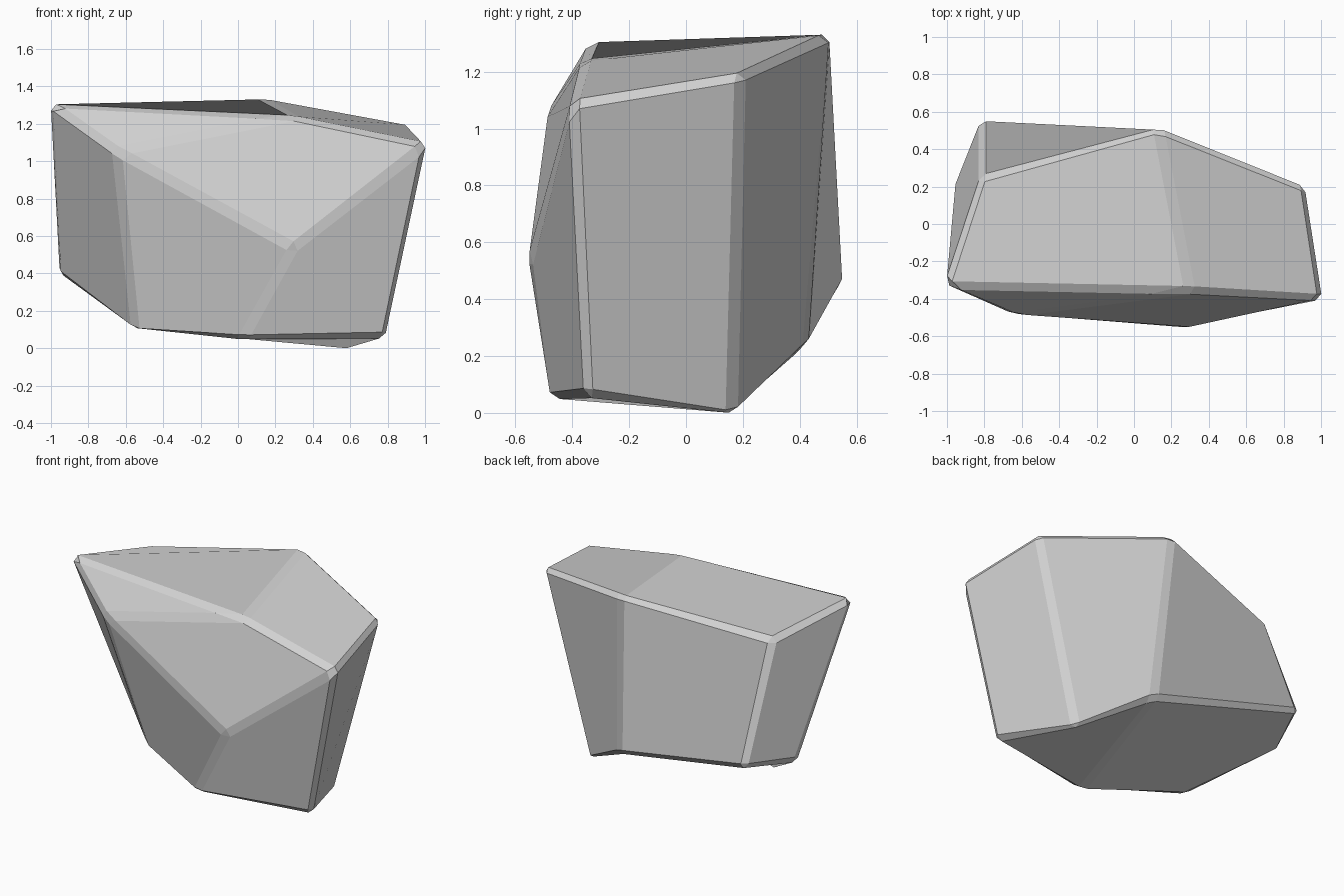
import bpy, bmesh

cube = bpy.data.objects.get("Cube")
if cube:
    bpy.data.objects.remove(cube, do_unlink=True)

# Stone material
stone = bpy.data.materials.new("stone_grey")
stone.use_nodes = True
grey = (0.64, 0.64, 0.64, 1)
stone.diffuse_color = grey
stone.node_tree.nodes["Principled BSDF"].inputs["Base Color"].default_value = grey

# Corner points of the boulder
corners = {
    # top rim
    "a": (-1.013, -0.335, 1.312), "e": (0.30, -0.362, 1.242), "d": (1.012, -0.405, 1.095),
    "g": (0.92, 0.20, 1.195), "f": (0.13, 0.515, 1.338), "h": (-0.82, 0.25, 1.195),
    # front bulge
    "b": (-0.65, -0.49, 1.055), "c": (0.30, -0.557, 0.537),
    # lower back left
    "i": (-0.82, 0.565, 0.45), "j": (-0.965, 0.20, 0.40),
    # underside
    "k": (-0.55, -0.17, 0.08), "l": (0.02, -0.48, 0.042), "m": (0.795, -0.355, 0.057),
    "n": (0.595, 0.167, -0.023), "o": (0.20, 0.425, 0.222),
}
# Facets named by their corners, anticlockwise from outside
facets = "aefh edgf abe bcde bklc clmd ajkb ahij foih fgno gdmn nmlo olkji".split()

bm = bmesh.new()
verts = {name: bm.verts.new(p) for name, p in corners.items()}
for facet in facets:
    bm.faces.new([verts[name] for name in facet])

# Worn edges
bmesh.ops.bevel(bm, geom=bm.edges[:], offset=0.03, segments=1,
                affect='EDGES', profile=0.5, clamp_overlap=True)

mesh = bpy.data.meshes.new("boulder")
bm.to_mesh(mesh)
bm.free()
mesh.materials.append(stone)
boulder = bpy.data.objects.new("boulder", mesh)
bpy.context.collection.objects.link(boulder)
